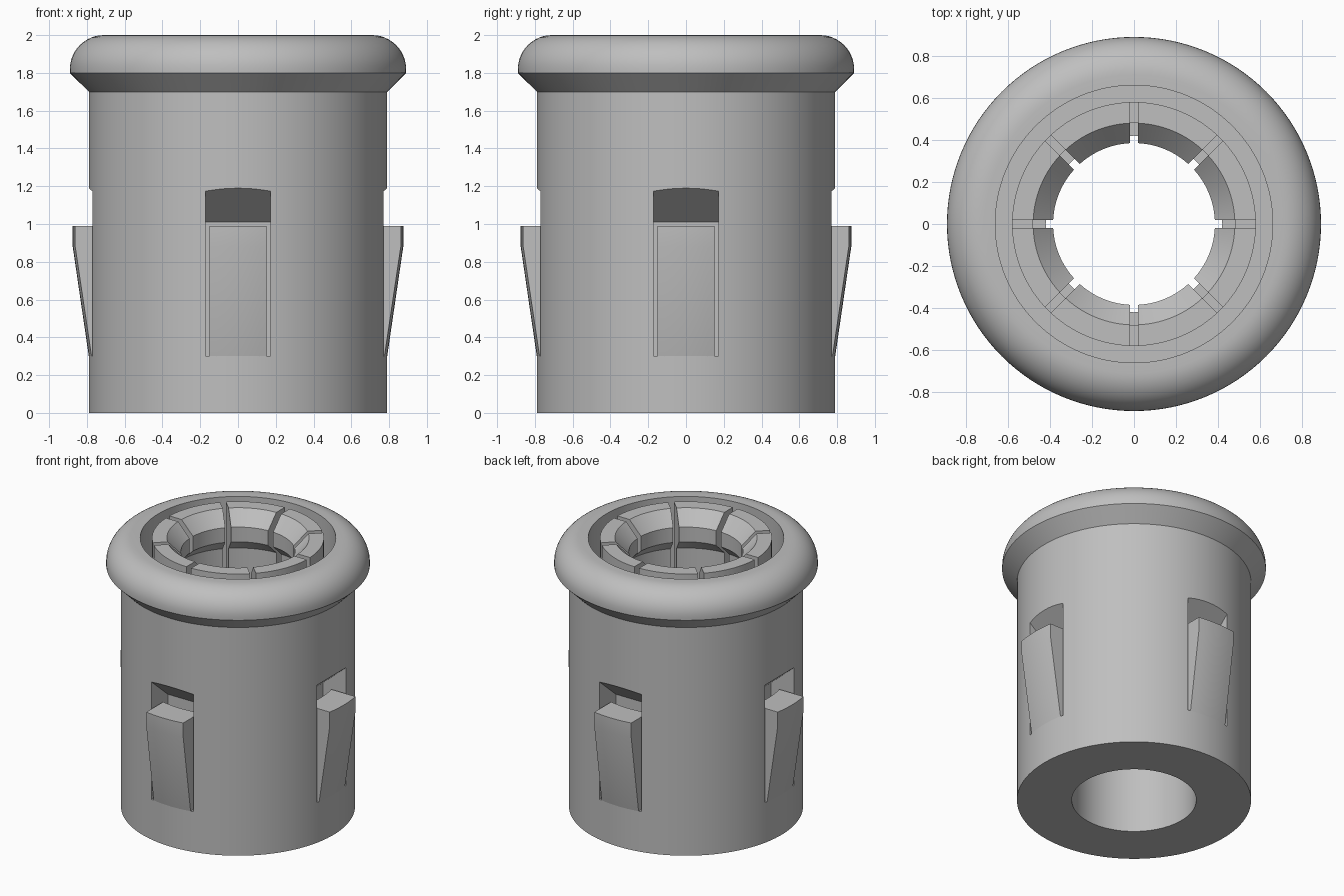
import bpy, bmesh, math
from mathutils import Matrix

if "Cube" in bpy.data.objects:
    bpy.data.objects.remove(bpy.data.objects["Cube"])

SEG = 128
grey = bpy.data.materials.new("plain_grey")
grey.diffuse_color = (0.52, 0.52, 0.52, 1)
grey.use_nodes = True
grey.node_tree.nodes["Principled BSDF"].inputs["Base Color"].default_value = grey.diffuse_color


def finish(bm, name):
    bmesh.ops.recalc_face_normals(bm, faces=bm.faces)
    me = bpy.data.meshes.new(name)
    bm.to_mesh(me)
    bm.free()
    me.materials.append(grey)
    ob = bpy.data.objects.new(name, me)
    bpy.context.collection.objects.link(ob)
    return ob


def lathe(name, profile):
    """Revolve a closed (radius, z) profile around the z axis."""
    bm = bmesh.new()
    rings = []
    for i in range(SEG):
        a = 2 * math.pi * i / SEG
        rings.append([bm.verts.new((r * math.cos(a), r * math.sin(a), z)) for r, z in profile])
    n = len(profile)
    for i in range(SEG):
        p, q = rings[i], rings[(i + 1) % SEG]
        for j in range(n):
            k = (j + 1) % n
            bm.faces.new((p[j], q[j], q[k], p[k]))
    return finish(bm, name)


def add_prism(bm, profile, half, angle, steps=1, curved=False):
    """Sweep a (radius, z) profile sideways; curved keeps each point on its radius."""
    rot = Matrix.Rotation(angle, 4, 'Z')
    rows = []
    for i in range(steps + 1):
        t = -half + 2 * half * i / steps
        row = []
        for r, z in profile:
            x = math.sqrt(r * r - t * t) if curved else r
            v = bm.verts.new((x, t, z))
            v.co = rot @ v.co
            row.append(v)
        rows.append(row)
    n = len(profile)
    for p, q in zip(rows, rows[1:]):
        for j in range(n):
            k = (j + 1) % n
            bm.faces.new((p[j], q[j], q[k], p[k]))
    bm.faces.new(rows[0])
    bm.faces.new(rows[-1])


def cut(target, bm, name):
    cutter = finish(bm, name)
    cutter.hide_render = True
    mod = target.modifiers.new(name, 'BOOLEAN')
    mod.operation = 'DIFFERENCE'
    mod.solver = 'EXACT'
    mod.object = cutter
    bpy.context.view_layer.objects.active = target
    bpy.ops.object.modifier_apply(modifier=mod.name)
    bpy.data.objects.remove(cutter)


def smooth(ob):
    bpy.ops.object.select_all(action='DESELECT')
    ob.select_set(True)
    bpy.context.view_layer.objects.active = ob
    bpy.ops.object.shade_smooth_by_angle(angle=math.radians(30))


# Sleeve: tube, rounded flange, ring gap and gripping collar in one profile
profile = [(0.42, 0), (0.79, 0), (0.79, 1.7), (0.89, 1.8)]
for i in range(13):
    a = math.pi / 2 * i / 12
    profile.append((0.71 + 0.18 * math.cos(a), 1.82 + 0.18 * math.sin(a)))
profile += [(0.66, 2), (0.66, 1.25), (0.58, 1.25), (0.58, 2), (0.48, 2),
            (0.385, 1.9), (0.385, 1.79), (0.48, 1.70), (0.48, 1.25), (0.42, 1.25)]
sleeve = lathe("sleeve", profile)

# Eight slots split the collar into gripping fingers
bm = bmesh.new()
for i in range(8):
    add_prism(bm, [(0.3, 1.26), (0.62, 1.26), (0.62, 2.1), (0.3, 2.1)], 0.02, i * math.pi / 4)
cut(sleeve, bm, "slot_cutter")

# Four pockets with sloping roofs behind the latches
bm = bmesh.new()
for i in range(4):
    add_prism(bm, [(0.58, 0.3), (0.85, 0.3), (0.85, 1.241), (0.58, 1.01)], 0.172, i * math.pi / 2)
cut(sleeve, bm, "pocket_cutter")
smooth(sleeve)

# Four wedge latches
for i in range(4):
    bm = bmesh.new()
    add_prism(bm, [(0.68, 0.28), (0.785, 0.28), (0.79, 0.3), (0.875, 0.88), (0.875, 0.99), (0.68, 0.99)],
              0.152, i * math.pi / 2, 8, True)
    smooth(finish(bm, "latch_%d" % (i + 1)))
